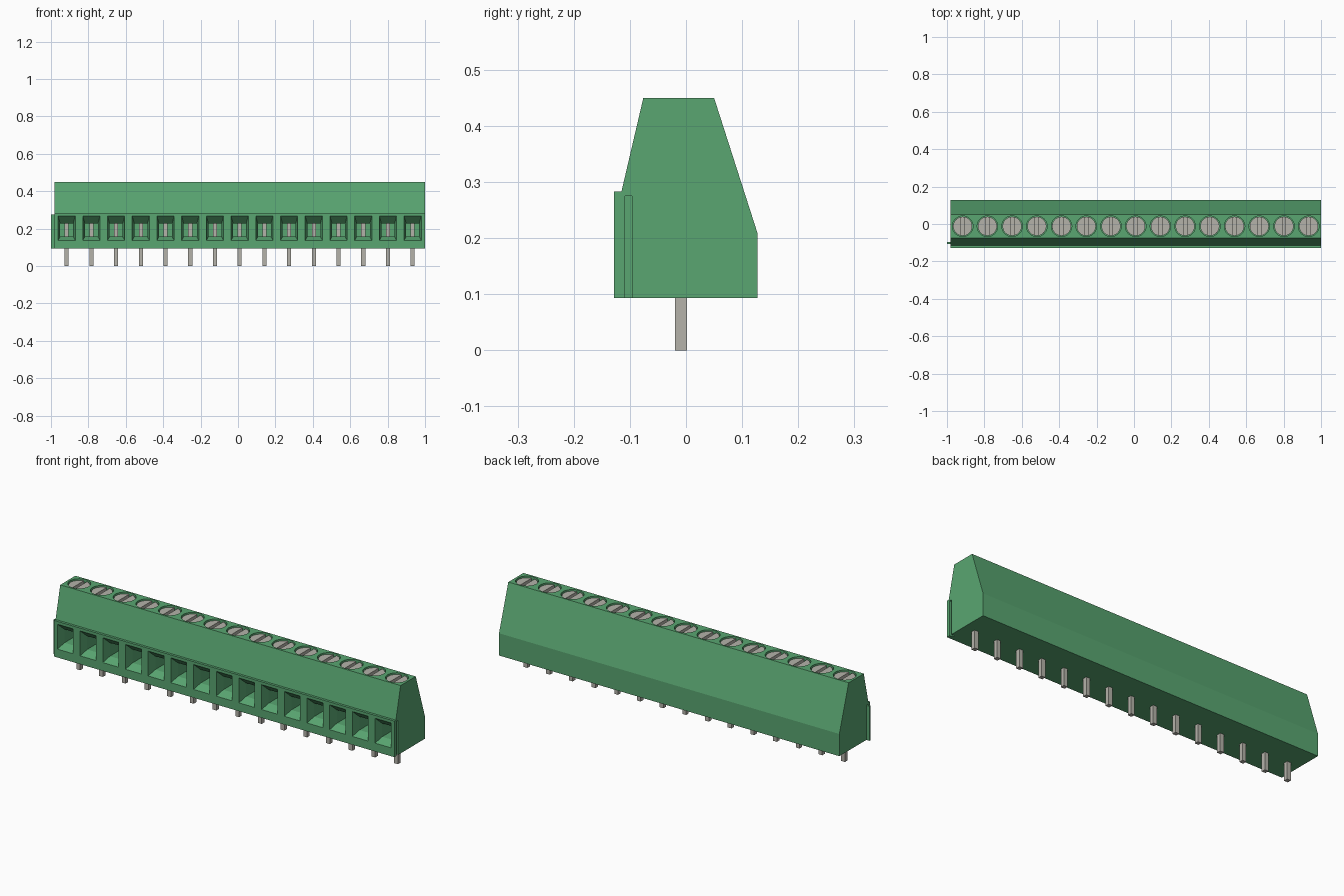
import bpy, bmesh, math

cube = bpy.data.objects.get("Cube")
if cube:
    bpy.data.objects.remove(cube)

COUNT, X0, X1 = 15, -0.982, 1.0
PITCH = (X1 - X0) / COUNT
CENTRES = [X0 + PITCH * (i + 0.5) for i in range(COUNT)]
SCREW_Y = -0.012
TOP, BASE = 0.45, 0.093


def material(name, rgb):
    m = bpy.data.materials.new(name)
    m.use_nodes = True
    m.diffuse_color = (*rgb, 1)
    m.node_tree.nodes["Principled BSDF"].inputs["Base Color"].default_value = (*rgb, 1)
    return m


GREEN = material("green plastic", (0.10, 0.38, 0.165))
METAL = material("grey metal", (0.46, 0.45, 0.40))


def loft(bm, rings):
    """Closed solid through rings with equal point counts."""
    rows = [[bm.verts.new(p) for p in ring] for ring in rings]
    n = len(rows[0])
    for a, b in zip(rows, rows[1:]):
        for i in range(n):
            bm.faces.new((a[i], a[(i + 1) % n], b[(i + 1) % n], b[i]))
    bm.faces.new(rows[0][::-1])
    bm.faces.new(rows[-1])


def box(bm, x0, x1, y0, y1, z0, z1):
    loft(bm, [[(x0, y0, z), (x1, y0, z), (x1, y1, z), (x0, y1, z)] for z in (z0, z1)])


def prism(bm, outline, z0, z1):
    loft(bm, [[(x, y, z) for x, y in outline] for z in (z0, z1)])


def arc(cx, cy, r, a0, a1, n, closed=False):
    steps = n if closed else n - 1
    return [(cx + r * math.cos(a0 + (a1 - a0) * i / steps),
             cy + r * math.sin(a0 + (a1 - a0) * i / steps)) for i in range(n)]


def make(name, bm, mat):
    bmesh.ops.recalc_face_normals(bm, faces=bm.faces[:])
    mesh = bpy.data.meshes.new(name)
    bm.to_mesh(mesh)
    bm.free()
    mesh.materials.append(mat)
    ob = bpy.data.objects.new(name, mesh)
    bpy.context.scene.collection.objects.link(ob)
    return ob


# Housing extruded along x from its side profile
profile = [(-0.128, BASE), (0.127, BASE), (0.127, 0.21), (0.05, TOP),
           (-0.076, TOP), (-0.115, 0.283), (-0.128, 0.283)]
bm = bmesh.new()
loft(bm, [[(x, y, z) for y, z in profile] for x in (X0, X1)])
housing = make("housing", bm, GREEN)

# Cutters: wire funnels, screw wells and the joining groove
bm = bmesh.new()
sections = [(-0.15, 0.046, 0.137, 0.268), (-0.128, 0.046, 0.137, 0.268),
            (-0.085, 0.035, 0.157, 0.228), (0.015, 0.035, 0.157, 0.228)]
for x in CENTRES:
    loft(bm, [[(x - w, y, z0), (x + w, y, z0), (x + w, y, z1), (x - w, y, z1)]
              for y, w, z0, z1 in sections])
    prism(bm, arc(x, SCREW_Y, 0.055, 0, math.tau, 32, True), 0.405, 0.48)
box(bm, X1 - 0.018, X1 + 0.05, -0.109, -0.096, BASE - 0.05, 0.275)
cutter = make("opening_cutter", bm, GREEN)
cutter.hide_render = True

mod = housing.modifiers.new("openings", "BOOLEAN")
mod.operation, mod.solver, mod.object = "DIFFERENCE", "EXACT", cutter
bpy.context.view_layer.update()
evaluated = housing.evaluated_get(bpy.context.evaluated_depsgraph_get())
cut_mesh = bpy.data.meshes.new_from_object(evaluated)
housing.modifiers.clear()
housing.data = cut_mesh
bpy.data.objects.remove(cutter)

# Joining tongue on the right end
bm = bmesh.new()
box(bm, -1.0, X0 + 0.004, -0.108, -0.097, BASE, 0.275)
make("joining_tongue", bm, GREEN)

# Slotted screws: a disc with two raised half discs either side of the slot
bm = bmesh.new()
R, SLOT = 0.051, 0.009
half = math.acos(SLOT / R)
for x in CENTRES:
    prism(bm, arc(x, SCREW_Y, R, 0, math.tau, 32, True), 0.403, 0.428)
    for turn in (0, math.pi):
        prism(bm, arc(x, SCREW_Y, R, turn - half, turn + half, 16), 0.428, 0.443)
make("screws", bm, METAL)

# Square solder pins, rising into the wire openings
bm = bmesh.new()
for x in CENTRES:
    box(bm, x - 0.011, x + 0.011, -0.02, 0.002, 0, 0.235)
make("pins", bm, METAL)
